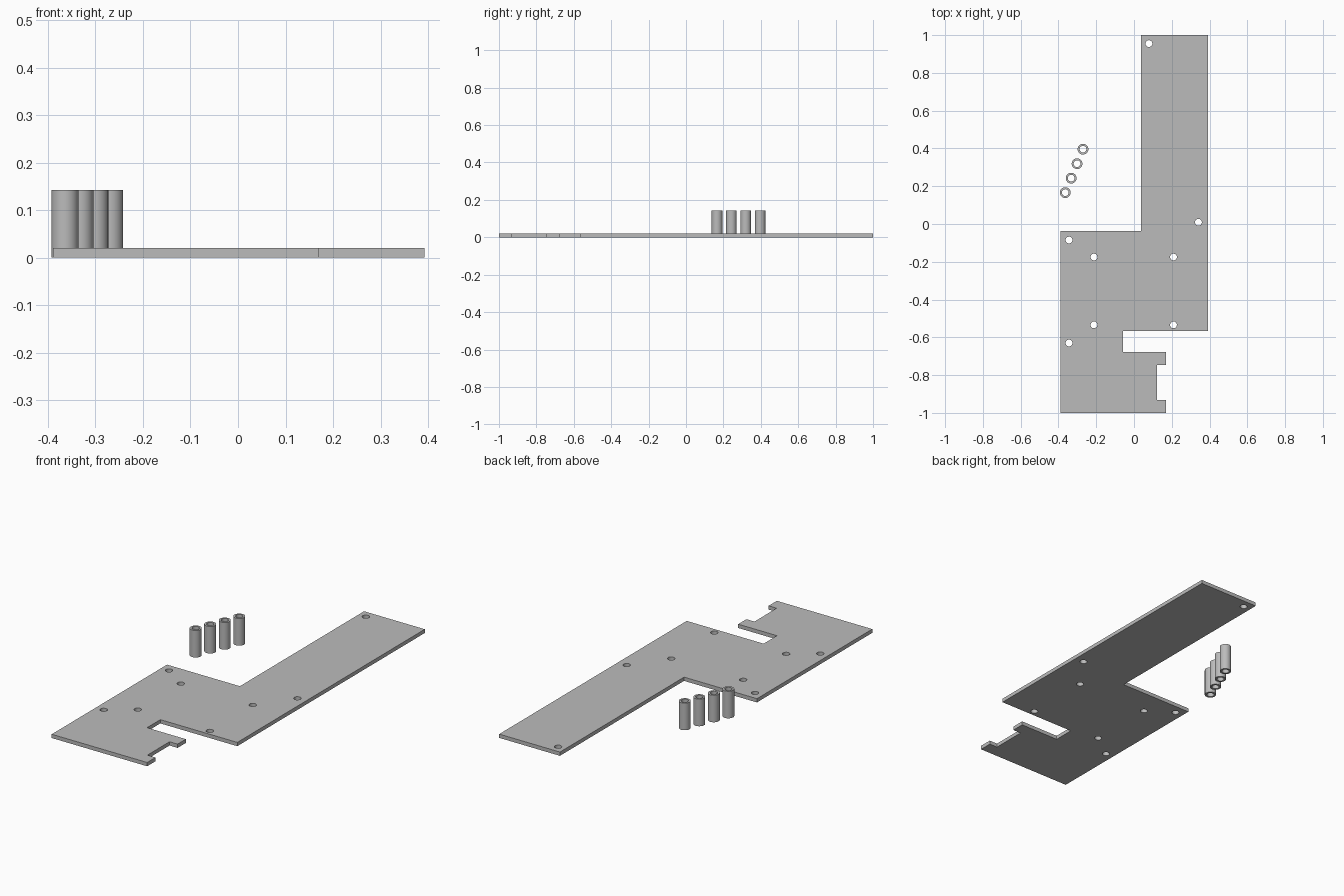
import bpy, math

if "Cube" in bpy.data.objects:
    bpy.data.objects.remove(bpy.data.objects["Cube"])

grey = bpy.data.materials.new("plain grey")
grey.diffuse_color = (0.5, 0.5, 0.5, 1)
grey.use_nodes = True
grey.node_tree.nodes["Principled BSDF"].inputs["Base Color"].default_value = grey.diffuse_color


def circle(cx, cy, r, n=32):
    return [(cx + r * math.cos(2 * math.pi * i / n),
             cy + r * math.sin(2 * math.pi * i / n)) for i in range(n)]


def extruded(name, loops, height):
    """Fill closed loops (inner loops become holes) and extrude from z = 0."""
    cu = bpy.data.curves.new(name, 'CURVE')
    cu.dimensions = '2D'
    cu.fill_mode = 'BOTH'
    cu.extrude = height / 2
    for pts in loops:
        sp = cu.splines.new('POLY')
        sp.points.add(len(pts) - 1)
        for p, (x, y) in zip(sp.points, pts):
            p.co = (x, y, 0, 1)
        sp.use_cyclic_u = True
    cu.materials.append(grey)
    ob = bpy.data.objects.new(name, cu)
    bpy.context.collection.objects.link(ob)
    ob.location.z = height / 2
    bpy.ops.object.select_all(action='DESELECT')
    ob.select_set(True)
    bpy.context.view_layer.objects.active = ob
    bpy.ops.object.convert(target='MESH')
    ob = bpy.context.object
    # weld the caps to the walls
    bpy.ops.object.mode_set(mode='EDIT')
    bpy.ops.mesh.select_all(action='SELECT')
    bpy.ops.mesh.remove_doubles(threshold=0.0001)
    bpy.ops.mesh.normals_make_consistent(inside=False)
    bpy.ops.object.mode_set(mode='OBJECT')
    bpy.ops.object.shade_smooth_by_angle(angle=math.radians(30))
    return ob


# Flat mounting plate with stepped outline, notch and screw holes
outline = [(-0.389, -1), (0.169, -1), (0.169, -0.931), (0.122, -0.931),
           (0.122, -0.746), (0.169, -0.746), (0.169, -0.677), (-0.058, -0.677),
           (-0.058, -0.566), (0.392, -0.566), (0.392, 1), (0.037, 1),
           (0.037, -0.037), (-0.389, -0.037)]
holes = [(0.079, 0.955), (0.341, 0.009), (-0.344, -0.085), (-0.344, -0.63),
         (-0.212, -0.175), (0.209, -0.175), (-0.212, -0.534), (0.209, -0.534)]
extruded("mounting_plate", [outline] + [circle(x, y, 0.018) for x, y in holes], 0.02)

# Row of four loose hollow spacers standing beside the plate
for i in range(4):
    x, y = -0.364 + 0.0313 * i, 0.166 + 0.0767 * i
    extruded(f"spacer_{i + 1}", [circle(x, y, 0.0285), circle(x, y, 0.018)], 0.143)
